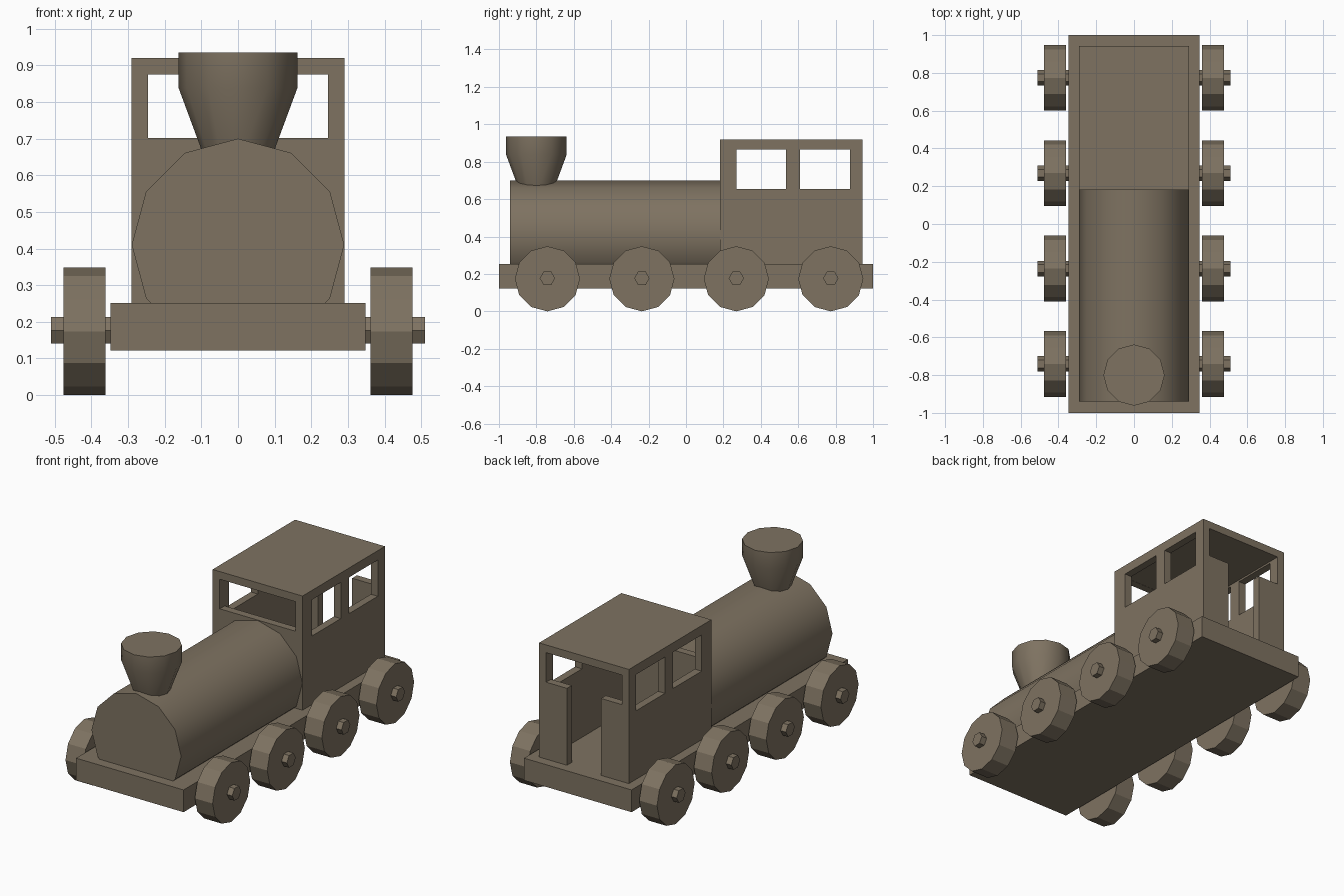
import bpy, bmesh, math
from mathutils import Matrix

if "Cube" in bpy.data.objects:
    bpy.data.objects.remove(bpy.data.objects["Cube"])

paint = bpy.data.materials.new("brown wood")
paint.diffuse_color = (0.21, 0.17, 0.12, 1)
paint.use_nodes = True
paint.node_tree.nodes["Principled BSDF"].inputs["Base Color"].default_value = paint.diffuse_color


def finish(name, bm, smooth=False):
    bmesh.ops.recalc_face_normals(bm, faces=bm.faces[:])
    me = bpy.data.meshes.new(name)
    bm.to_mesh(me)
    bm.free()
    me.materials.append(paint)
    ob = bpy.data.objects.new(name, me)
    bpy.context.collection.objects.link(ob)
    if smooth:
        bpy.ops.object.select_all(action='DESELECT')
        ob.select_set(True)
        bpy.context.view_layer.objects.active = ob
        bpy.ops.object.shade_smooth_by_angle(angle=math.radians(32))
    return ob


def box(name, x0, x1, y0, y1, z0, z1):
    bm = bmesh.new()
    bmesh.ops.create_cube(bm, size=1)
    for v in bm.verts:
        v.co = (x0 if v.co.x < 0 else x1, y0 if v.co.y < 0 else y1,
                z0 if v.co.z < 0 else z1)
    return finish(name, bm)


def prism_x(name, sides, r, x0, x1, y, z, phase):
    """Regular prism along x; phase is the angle of the first corner from +y."""
    bm = bmesh.new()
    rings = [[bm.verts.new((x, y + r * math.cos(phase + i * math.tau / sides),
                            z + r * math.sin(phase + i * math.tau / sides)))
              for i in range(sides)] for x in (x0, x1)]
    for ring in rings:
        bm.faces.new(ring)
    for i in range(sides):
        j = (i + 1) % sides
        bm.faces.new((rings[0][i], rings[0][j], rings[1][j], rings[1][i]))
    return finish(name, bm)


# Chassis
box("chassis", -0.348, 0.348, -1, 1, 0.122, 0.252)

# Wheels and axles
for n in range(4):
    y = -0.741 + 0.505 * n
    prism_x(f"axle_{n + 1}", 6, 0.041, -0.51, 0.51, y, 0.177, 0)
    for side, label in ((1, "right"), (-1, "left")):
        prism_x(f"wheel_{label}_{n + 1}", 12, 0.174, side * 0.361, side * 0.476,
                y, 0.174, math.pi / 2)

# Boiler: twelve-sided barrel, cut off flat inside the chassis
bm = bmesh.new()
bmesh.ops.create_cone(bm, cap_ends=True, segments=12, radius1=0.29, radius2=0.29,
                      depth=1.13, matrix=Matrix.Translation((0, -0.375, 0.41))
                      @ Matrix.Rotation(math.pi / 2, 4, 'X'))
cut = bmesh.ops.bisect_plane(bm, geom=bm.verts[:] + bm.edges[:] + bm.faces[:],
                             plane_co=(0, 0, 0.24), plane_no=(0, 0, -1),
                             clear_outer=True)
bmesh.ops.holes_fill(bm, edges=[e for e in bm.edges if e.is_boundary])
finish("boiler", bm, True)

# Chimney: tapered funnel with a straight rim and closed top
bm = bmesh.new()
rings = [[bm.verts.new((r * math.cos(i * math.tau / 12),
                        -0.80 + r * math.sin(i * math.tau / 12), z))
          for i in range(12)]
         for r, z in ((0.085, 0.63), (0.162, 0.838), (0.162, 0.935))]
bm.faces.new(rings[0])
bm.faces.new(rings[-1])
for a, b in zip(rings, rings[1:]):
    for i in range(12):
        j = (i + 1) % 12
        bm.faces.new((a[i], a[j], b[j], b[i]))
finish("chimney", bm, True)

# Cab: hollow box with side windows, end windows and a rear doorway
cab = box("cab", -0.291, 0.291, 0.181, 0.943, 0.25, 0.92)
cutters = [
    box("cab_interior", -0.246, 0.246, 0.226, 0.898, 0.2, 0.876),
    box("end_windows", -0.245, 0.245, 0.1, 1.1, 0.702, 0.875),
    box("side_window_front", -0.5, 0.5, 0.27, 0.535, 0.653, 0.865),
    box("side_window_rear", -0.5, 0.5, 0.61, 0.877, 0.653, 0.865),
    box("doorway", -0.11, 0.11, 0.6, 1.1, 0.19, 0.75),
]
bpy.context.view_layer.objects.active = cab
for c in cutters:
    m = cab.modifiers.new(c.name, 'BOOLEAN')
    m.operation = 'DIFFERENCE'
    m.solver = 'EXACT'
    m.object = c
    bpy.ops.object.modifier_apply(modifier=m.name)
for c in cutters:
    bpy.data.objects.remove(c)
